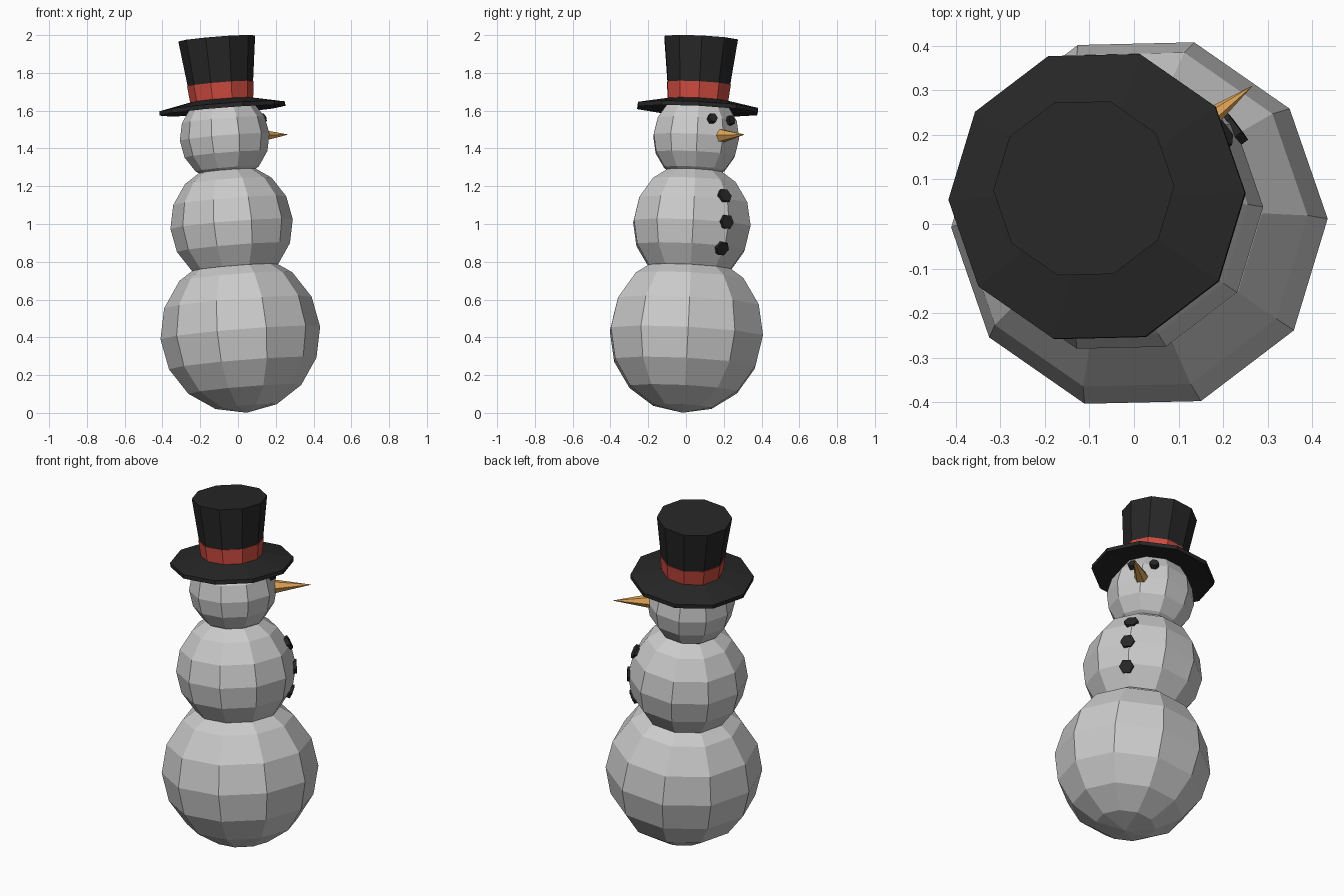
import bpy, bmesh
from math import radians, sin, cos, pi
from mathutils import Matrix, Vector

if "Cube" in bpy.data.objects:
    bpy.data.objects.remove(bpy.data.objects["Cube"])

# Whole figure is modelled upright facing -y, then turned and leaned
lean = Vector((-0.08, 0.05, 1)).normalized()
FRAME = (Matrix.Translation((0.046, -0.019, 0))
         @ Vector((0, 0, 1)).rotation_difference(lean).to_matrix().to_4x4()
         @ Matrix.Rotation(radians(127.2), 4, 'Z'))


def material(name, rgb):
    m = bpy.data.materials.new(name)
    m.diffuse_color = (*rgb, 1)
    m.use_nodes = True
    m.node_tree.nodes["Principled BSDF"].inputs["Base Color"].default_value = m.diffuse_color
    return m


BLACK = material("black", (0.02, 0.02, 0.02))
RED = material("red", (0.62, 0.07, 0.05))
ORANGE = material("orange", (0.75, 0.38, 0.1))


def finish(name, bm, mat=None):
    bmesh.ops.recalc_face_normals(bm, faces=bm.faces)
    bm.transform(FRAME)
    me = bpy.data.meshes.new(name)
    bm.to_mesh(me)
    bm.free()
    ob = bpy.data.objects.new(name, me)
    bpy.context.collection.objects.link(ob)
    if mat:
        me.materials.append(mat)


def ball(name, z, r):
    bm = bmesh.new()
    bmesh.ops.create_uvsphere(bm, u_segments=10, v_segments=8, radius=r,
                              matrix=Matrix.Translation((0, 0, z)))
    finish(name, bm)


def lathe(name, profile, mat, n=10):
    """Closed-off faceted turning of (radius, height) points."""
    bm = bmesh.new()
    rings = [[bm.verts.new((r * sin(2 * pi * i / n), r * cos(2 * pi * i / n), z))
              for i in range(n)] for r, z in profile]
    for a, b in zip(rings, rings[1:]):
        for i in range(n):
            j = (i + 1) % n
            bm.faces.new((a[i], a[j], b[j], b[i]))
    bm.faces.new(rings[0])
    bm.faces.new(rings[-1])
    finish(name, bm, mat)


def stud(name, loc, pitch, r1, r2, depth, mat, yaw=0):
    """Six-sided disc or cone pointing out of the front."""
    bm = bmesh.new()
    m = (Matrix.Translation(loc) @ Matrix.Rotation(yaw, 4, 'Z')
         @ Matrix.Rotation(pi / 2 - pitch, 4, 'X') @ Matrix.Rotation(pi / 2, 4, 'Z'))
    bmesh.ops.create_cone(bm, cap_ends=True, segments=6, radius1=r1, radius2=r2,
                          depth=depth, matrix=m)
    finish(name, bm, mat)


# Snow balls
MID, HEAD = 1.004, 1.466
ball("base_ball", 0.425, 0.424)
ball("middle_ball", MID, 0.325)
ball("head_ball", HEAD, 0.238)

# Buttons down the middle ball
for i, deg in enumerate((25, 0, -25)):
    a = radians(deg)
    stud(f"button_{i + 1}", (-0.01, -0.312 * cos(a), MID + 0.325 * sin(a)),
         a, 0.04, 0.04, 0.03, BLACK)

# Eyes and nose
for side, s in (("left", 1), ("right", -1)):
    stud(f"eye_{side}", (0.06 * s, -0.211, HEAD + 0.087), radians(21),
         0.026, 0.026, 0.03, BLACK, yaw=radians(10) * s)
stud("nose", (0, -0.305, HEAD), 0, 0.045, 0, 0.24, ORANGE)

# Hat: drooping brim, flared crown, ribbon
lathe("hat_brim", [(0.17, 1.63), (0.334, 1.607), (0.334, 1.63), (0.17, 1.663)], BLACK)
lathe("hat_crown", [(0.16, 1.64), (0.204, 1.991)], BLACK)
lathe("hat_ribbon", [(0.166, 1.65), (0.177, 1.75)], RED)
